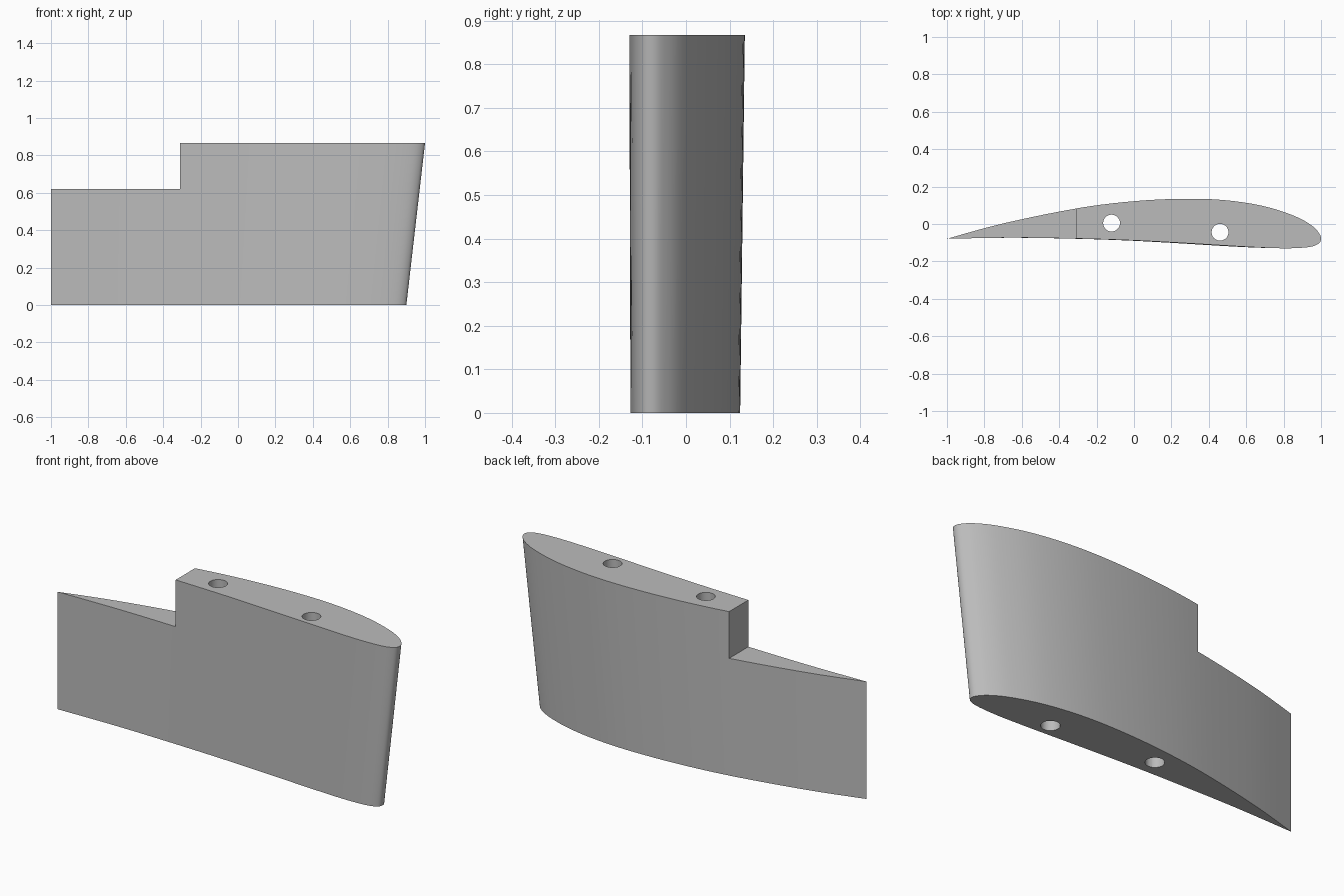
import bpy, bmesh
from mathutils import Vector

cube = bpy.data.objects.get("Cube")
if cube:
    bpy.data.objects.remove(cube, do_unlink=True)

HEIGHT, LEDGE_Z, STEP_X = 0.867, 0.62, -0.31
BASE_SCALE = 0.95
TAIL = Vector((-1, -0.079))

grey = bpy.data.materials.new("plain grey")
grey.use_nodes = True
grey.diffuse_color = (0.5, 0.5, 0.5, 1)
grey.node_tree.nodes["Principled BSDF"].inputs["Base Color"].default_value = (0.5, 0.5, 0.5, 1)

# Aerofoil control points: tail, over the back surface, round the nose, along the front
PROFILE = [TAIL] + [Vector(p) for p in (
    (-0.7, 0.003), (-0.31, 0.083), (0, 0.122), (0.28, 0.135), (0.5, 0.126), (0.7, 0.094),
    (0.86, 0.042), (0.95, -0.008), (0.99, -0.05), (1, -0.08), (0.985, -0.106), (0.93, -0.124),
    (0.8, -0.13), (0.6, -0.122), (0.3, -0.104), (0, -0.088), (-0.31, -0.078), (-0.65, -0.073))]


def smooth_loop(pts, steps):
    """Closed outline through the points, sharp only at the first one."""
    p = [pts[0]] + pts + [pts[0], pts[0]]
    out = []
    for a, b, c, d in zip(p, p[1:], p[2:], p[3:]):
        for i in range(steps):
            t = i / steps
            out.append(b + 0.5 * t * ((c - a) + t * (2 * a - 5 * b + 4 * c - d
                                                    + t * (3 * b - 3 * c + d - a))))
    return out


def new_object(name, bm):
    bmesh.ops.recalc_face_normals(bm, faces=bm.faces)
    mesh = bpy.data.meshes.new(name)
    bm.to_mesh(mesh)
    bm.free()
    mesh.materials.append(grey)
    obj = bpy.data.objects.new(name, mesh)
    bpy.context.collection.objects.link(obj)
    return obj


# Tapered wing body
outline = smooth_loop(PROFILE, 5)
bm = bmesh.new()
rings = []
for scale, z in ((BASE_SCALE, 0), (1, HEIGHT)):
    rings.append([bm.verts.new((*(TAIL + (p - TAIL) * scale), z)) for p in outline])
for i in range(len(outline)):
    j = (i + 1) % len(outline)
    bm.faces.new((rings[0][i], rings[0][j], rings[1][j], rings[1][i]))
for ring in rings:
    bm.faces.new(ring)
wing = new_object("wing_section", bm)

# Notch cutter above the tail ledge
cutters = []
bm = bmesh.new()
bmesh.ops.create_cube(bm, size=1)
for v in bm.verts:
    v.co.x = STEP_X if v.co.x > 0 else -1.5
    v.co.z = 1.5 if v.co.z > 0 else LEDGE_Z
cutters.append(new_object("tail_notch_cutter", bm))

# Spar hole cutters
for name, x, y in (("rear", -0.12, 0.005), ("front", 0.46, -0.044)):
    bm = bmesh.new()
    bmesh.ops.create_cone(bm, segments=32, radius1=0.045, radius2=0.045, depth=2, cap_ends=True)
    bmesh.ops.translate(bm, verts=bm.verts, vec=(x, y, HEIGHT / 2))
    cutters.append(new_object(name + "_spar_hole_cutter", bm))

for cutter in cutters:
    cutter.hide_render = True
    cutter.hide_viewport = True
    mod = wing.modifiers.new(cutter.name, 'BOOLEAN')
    mod.operation = 'DIFFERENCE'
    mod.solver = 'EXACT'
    mod.object = cutter

# Bake the cuts, then discard the cutters
bpy.context.view_layer.update()
baked = bpy.data.meshes.new_from_object(wing.evaluated_get(bpy.context.evaluated_depsgraph_get()))
wing.modifiers.clear()
wing.data = baked
for cutter in cutters:
    bpy.data.objects.remove(cutter, do_unlink=True)

bpy.context.view_layer.objects.active = wing
wing.select_set(True)
bpy.ops.object.shade_smooth_by_angle(angle=0.6)
